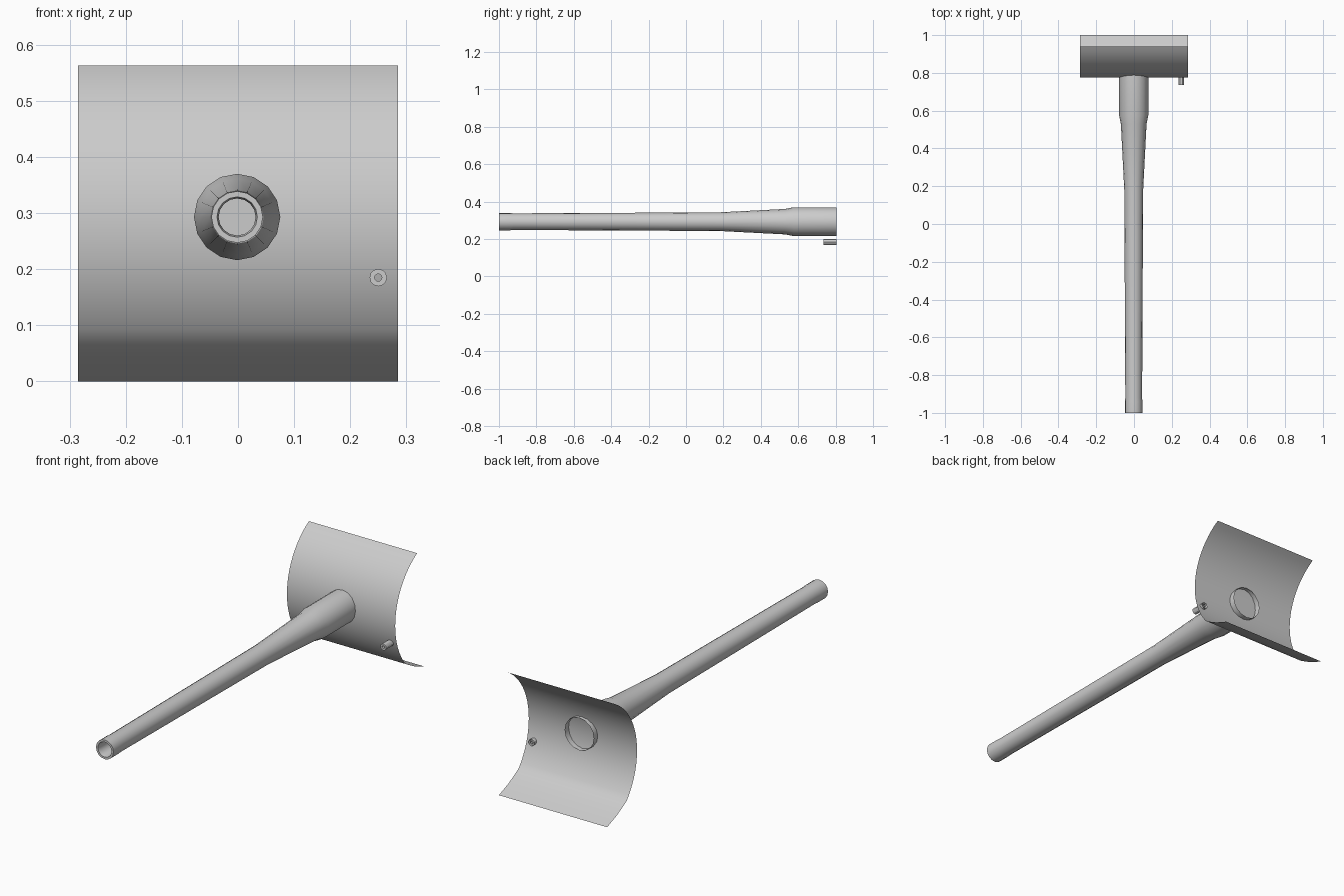
import bpy, bmesh, math
from mathutils import Vector

if "Cube" in bpy.data.objects:
    bpy.data.objects.remove(bpy.data.objects["Cube"])

grey = bpy.data.materials.new("light grey")
grey.diffuse_color = (0.6, 0.6, 0.6, 1)
grey.use_nodes = True
grey.node_tree.nodes["Principled BSDF"].inputs["Base Color"].default_value = grey.diffuse_color


def finish(name, bm, angle=30):
    mesh = bpy.data.meshes.new(name)
    bm.to_mesh(mesh)
    bm.free()
    obj = bpy.data.objects.new(name, mesh)
    bpy.context.collection.objects.link(obj)
    mesh.materials.append(grey)
    bpy.ops.object.select_all(action='DESELECT')
    obj.select_set(True)
    bpy.context.view_layer.objects.active = obj
    bpy.ops.object.shade_smooth_by_angle(angle=math.radians(angle))
    return obj


def lathe(name, profile, x, z, sides, cap_end=False):
    """Rings of (y, radius) joined into a tube along y, optionally closed at the last ring."""
    bm = bmesh.new()
    rings = []
    for y, r in profile:
        rings.append([bm.verts.new((x + r * math.sin(2 * math.pi * i / sides), y,
                                    z + r * math.cos(2 * math.pi * i / sides)))
                      for i in range(sides)])
    for a, b in zip(rings, rings[1:]):
        for i in range(sides):
            j = (i + 1) % sides
            bm.faces.new((a[i], b[i], b[j], a[j]))
    if cap_end:
        bm.faces.new(rings[-1])
    # outward: the first band faces away from the axis
    bm.normal_update()
    f = bm.faces[:][0]
    c = f.calc_center_median()
    if f.normal.dot(Vector((c.x - x, 0, c.z - z))) < 0:
        bmesh.ops.reverse_faces(bm, faces=bm.faces[:])
    return finish(name, bm)


# Curved shield: an arc with a flared lower lip, a single open sheet
HALF, R, YC, ZC = 0.285, 0.325, 1.10, 0.28
top, low = math.asin(0.283 / R), -math.asin(0.21 / R)
N = 20
arc = [(YC - R * math.cos(a), ZC + R * math.sin(a))
       for a in (top + (low - top) * i / N for i in range(N + 1))]
arc += [(0.89, 0.048), (0.93, 0.027), (1.0, 0.0)]
bm = bmesh.new()
cols = [[bm.verts.new((x, y, z)) for y, z in arc] for x in (-HALF, HALF)]
for i in range(len(arc) - 1):
    bm.faces.new((cols[0][i], cols[0][i + 1], cols[1][i + 1], cols[1][i]))
finish("shield", bm)

# Barrel: open rear sleeve, taper, long tube, muzzle rim and blind bore
lathe("barrel", [(0.805, 0.077), (0.575, 0.077), (0.53, 0.068), (0.18, 0.050),
                 (-0.2, 0.048), (-0.92, 0.0445), (-0.94, 0.046), (-1.0, 0.046),
                 (-1.0, 0.036), (-0.985, 0.033), (-0.90, 0.033)],
      -0.0015, 0.293, 16, cap_end=True)

# Small side tube with a narrow bore
lathe("side_tube", [(0.805, 0.0155), (0.735, 0.0155), (0.735, 0.0065), (0.805, 0.0065)],
      0.25, 0.185, 12)
